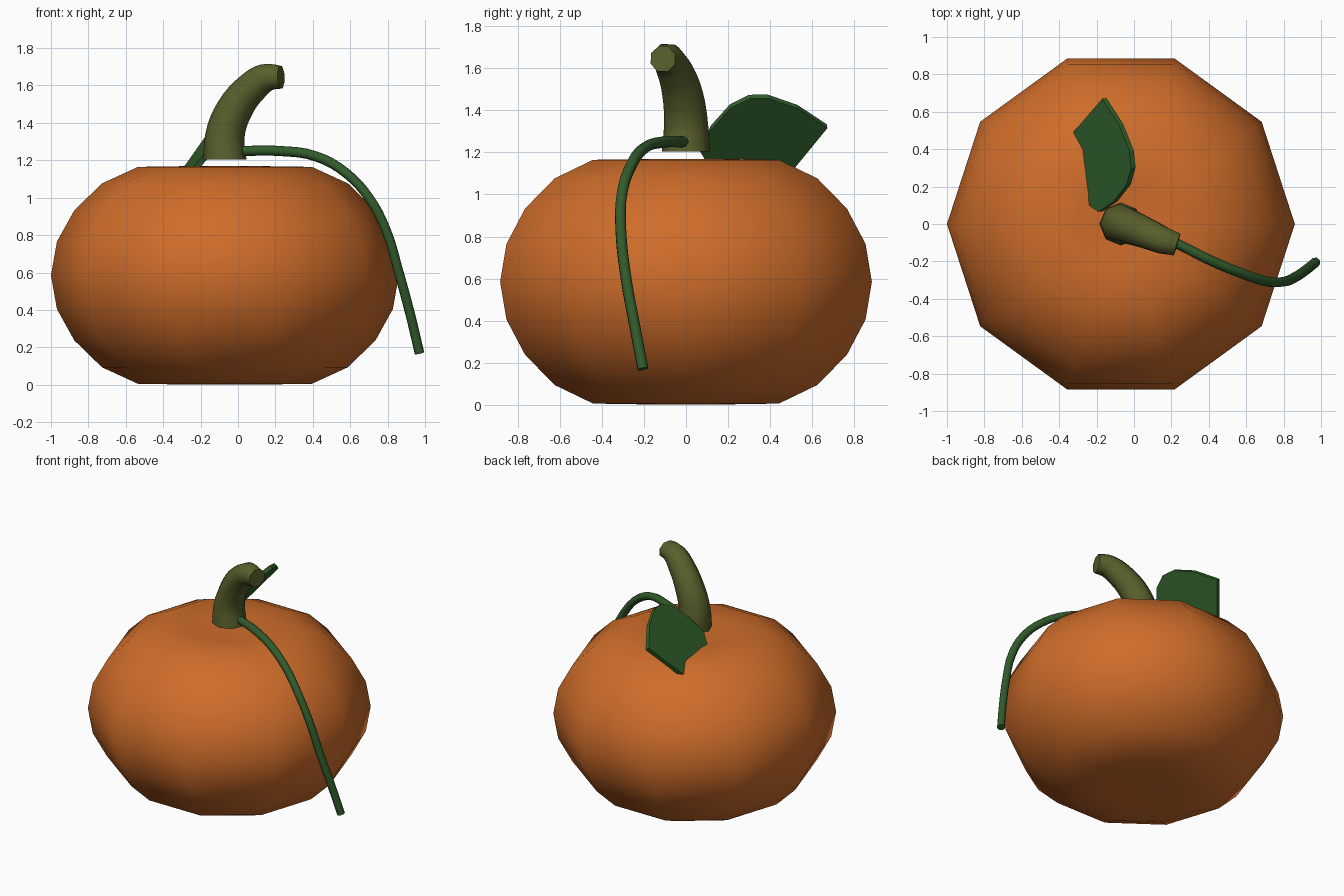
import bpy, bmesh, math
from mathutils import Vector

cube = bpy.data.objects.get("Cube")
if cube:
    bpy.data.objects.remove(cube, do_unlink=True)


def material(name, rgb):
    mat = bpy.data.materials.new(name)
    mat.use_nodes = True
    mat.diffuse_color = (*rgb, 1)
    mat.node_tree.nodes["Principled BSDF"].inputs["Base Color"].default_value = (*rgb, 1)
    return mat


def link_mesh(name, bm, mat):
    mesh = bpy.data.meshes.new(name)
    bm.to_mesh(mesh)
    bm.free()
    obj = bpy.data.objects.new(name, mesh)
    bpy.context.collection.objects.link(obj)
    mesh.materials.append(mat)
    return obj


def activate(obj):
    bpy.ops.object.select_all(action='DESELECT')
    obj.select_set(True)
    bpy.context.view_layer.objects.active = obj


def tube(name, points, radii, radius, mat):
    """Smooth capped eight-sided tube through the points."""
    curve = bpy.data.curves.new(name, 'CURVE')
    curve.dimensions = '3D'
    curve.bevel_depth = radius
    curve.bevel_resolution = 2
    curve.resolution_u = 4
    curve.use_fill_caps = True
    spline = curve.splines.new('BEZIER')
    spline.bezier_points.add(len(points) - 1)
    for bp, co, r in zip(spline.bezier_points, points, radii):
        bp.co = co
        bp.radius = r
        bp.handle_left_type = bp.handle_right_type = 'AUTO'
    obj = bpy.data.objects.new(name, curve)
    bpy.context.collection.objects.link(obj)
    curve.materials.append(mat)
    activate(obj)
    bpy.ops.object.convert(target='MESH')
    bpy.ops.object.shade_smooth_by_angle(angle=math.radians(50))
    return obj


orange = material("pumpkin orange", (0.62, 0.152, 0.023))
olive = material("stem olive", (0.10, 0.115, 0.025))
green = material("vine green", (0.032, 0.105, 0.025))
leaf_green = material("leaf green", (0.032, 0.12, 0.026))

# Body: ten-sided squashed globe with dimpled poles
RADIUS, HALF, MIDDLE, SIDES = 0.93, 0.695, 0.585, 10
sink = {60: 0.022, 75: 0.088, 90: 0.14}
bm = bmesh.new()
profile = []
for deg in range(-90, 91, 15):
    a = math.radians(deg)
    z = HALF * math.sin(a) - math.copysign(sink.get(abs(deg), 0), deg)
    profile.append(bm.verts.new((RADIUS * math.cos(a), 0, MIDDLE + z)))
edges = [bm.edges.new(pair) for pair in zip(profile, profile[1:])]
bmesh.ops.spin(bm, geom=profile + edges, cent=(0, 0, 0), axis=(0, 0, 1),
               angle=math.tau, steps=SIDES, use_merge=False)
bmesh.ops.remove_doubles(bm, verts=bm.verts, dist=0.001)
bmesh.ops.recalc_face_normals(bm, faces=bm.faces)
for face in bm.faces:
    face.smooth = True
body = link_mesh("pumpkin_body", bm, orange)
body.location.x = -0.07

# Stem: thick, tapering and bent over
tube("stem",
     [(-0.07, 0, 1.205), (-0.07, 0, 1.33), (-0.02, -0.015, 1.47),
      (0.08, -0.055, 1.595), (0.15, -0.085, 1.642), (0.23, -0.11, 1.645)],
     [1.15, 1.05, 0.97, 0.86, 0.78, 0.65], 0.1, olive)

# Vine: arches from the stem and hangs down the side
vine = [(0.02, -0.01, 1.25), (0.22, -0.1, 1.25), (0.42, -0.2, 1.22),
        (0.58, -0.265, 1.13), (0.7, -0.305, 1.0), (0.79, -0.31, 0.83),
        (0.86, -0.285, 0.6), (0.92, -0.245, 0.38), (0.97, -0.205, 0.17)]
tube("vine", vine, [1] * len(vine), 0.027, green)

# Leaf: tilted flat plate, its lower side buried in the body
outline = [(-0.19, 0.065), (-0.11, 0.12), (-0.04, 0.21), (-0.015, 0.3),
           (-0.025, 0.39), (-0.08, 0.53), (-0.17, 0.67), (-0.325, 0.49),
           (-0.39, 0.4), (-0.35, 0.25), (-0.27, 0.12)]
SLOPE_X, SLOPE_Y, RISE = 1.25, 0.144, 1.45
normal = Vector((-SLOPE_X, -SLOPE_Y, 1)).normalized()
bm = bmesh.new()
leaf = bm.faces.new([bm.verts.new((x, y, RISE + SLOPE_X * x + SLOPE_Y * y))
                     for x, y in outline])
result = bmesh.ops.extrude_face_region(bm, geom=[leaf], use_keep_orig=True)
moved = [g for g in result["geom"] if isinstance(g, bmesh.types.BMVert)]
bmesh.ops.translate(bm, verts=moved, vec=normal * -0.03)
bmesh.ops.recalc_face_normals(bm, faces=bm.faces)
link_mesh("leaf", bm, leaf_green)
